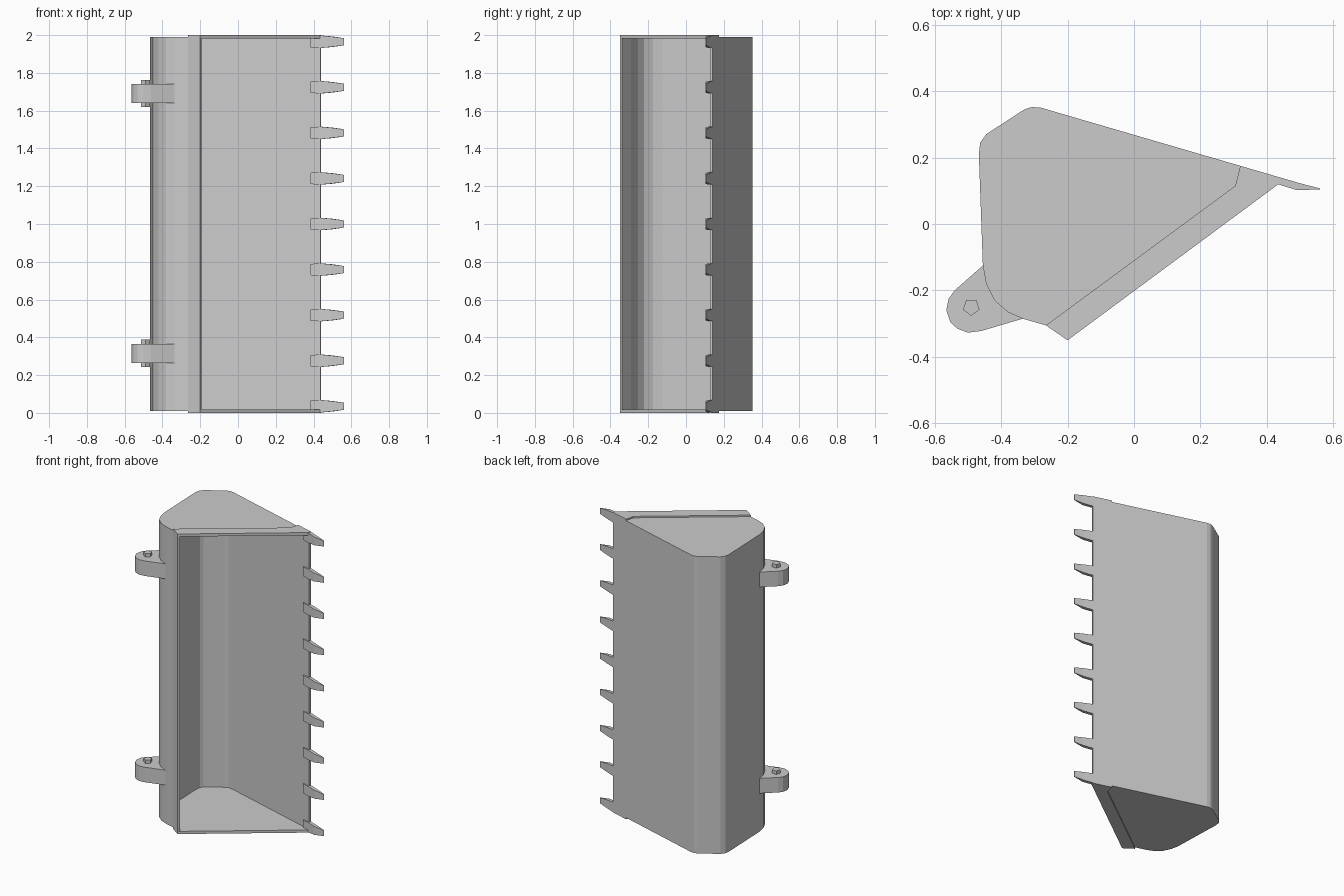
import bpy, bmesh, math
from mathutils import Vector

if "Cube" in bpy.data.objects:
    bpy.data.objects.remove(bpy.data.objects["Cube"])


def make_object(name, bm):
    bmesh.ops.recalc_face_normals(bm, faces=bm.faces)
    mesh = bpy.data.meshes.new(name)
    bm.to_mesh(mesh)
    bm.free()
    ob = bpy.data.objects.new(name, mesh)
    bpy.context.collection.objects.link(ob)
    return ob


def loft(name, rings, cap=True):
    """Join matching 3D rings of points into a closed solid."""
    bm = bmesh.new()
    rows = [[bm.verts.new(p) for p in r] for r in rings]
    n = len(rows[0])
    for a, b in zip(rows, rows[1:]):
        for i in range(n):
            j = (i + 1) % n
            bm.faces.new((a[i], a[j], b[j], b[i]))
    bm.faces.new(rows[0])
    bm.faces.new(rows[-1])
    return make_object(name, bm)


def prism(name, outline, z0, z1):
    return loft(name, [[(x, y, z) for x, y in outline] for z in (z0, z1)])


def inset_path(path, d):
    """Offset an open path to its right side with mitred corners."""
    pts = [Vector(p) for p in path]
    normals = []
    for a, b in zip(pts, pts[1:]):
        t = (b - a).normalized()
        normals.append(Vector((t.y, -t.x)))
    out = []
    for i, p in enumerate(pts):
        n0, n1 = normals[max(i - 1, 0)], normals[min(i, len(normals) - 1)]
        out.append(tuple(p + (n0 + n1) * d / (1 + n0.dot(n1))))
    return out


# Bucket wall: bent sheet from the upper lip round to the cutting edge
curl = [(-0.335, -0.285), (-0.38, -0.265), (-0.42, -0.23), (-0.445, -0.18), (-0.455, -0.125)]
wall = [(-0.20, -0.35), (-0.265, -0.305)] + curl + [
    (-0.467, 0.21), (-0.463, 0.245), (-0.445, 0.27), (-0.33, 0.345),
    (-0.307, 0.352), (-0.28, 0.35), (0.32, 0.175), (0.44, 0.14)]
prism("bucket_wall", wall + inset_path(wall, 0.014)[::-1], 0.018, 1.982)

# Side plates with a raised reinforcing strip along the opening
strip = [(-0.265, -0.305), (-0.20, -0.35), (0.435, 0.12), (0.44, 0.14), (0.32, 0.175), (0.305, 0.115)]
side = wall + [(0.435, 0.12)]
for label, plate_z, strip_z in (("lower", (0.01, 0.018), (0.0, 0.01)),
                                ("upper", (1.982, 1.99), (1.99, 2.0))):
    prism(label + "_side_plate", side, *plate_z)
    prism(label + "_side_strip", strip, *strip_z)

# Teeth along the cutting edge: (x, y, half width), tapering to the tip
under = [(0.385, 0.156, 0.03), (0.44, 0.14, 0.033), (0.50, 0.1225, 0.028), (0.56, 0.107, 0.019)]
upper = [(0.56, 0.104, 0.019), (0.49, 0.102, 0.028), (0.435, 0.119, 0.033), (0.385, 0.133, 0.03)]
for i in range(9):
    z = 0.035 + i * 1.93 / 8
    loft(f"tooth_{i + 1}", [[(x, y, z + s * w) for x, y, w in under + upper] for s in (-1, 1)])

# Mounting ears on the back with five-sided pins
ear = [(-0.54, -0.20), (-0.558, -0.225), (-0.565, -0.26), (-0.553, -0.295),
       (-0.532, -0.315), (-0.50, -0.327), (-0.46, -0.322)] + curl
for label, z in (("lower", 0.315), ("upper", 1.69)):
    prism(label + "_mounting_ear", ear, z - 0.05, z + 0.05)
    pin = [(-0.49 + 0.026 * math.cos(a), -0.25 + 0.026 * math.sin(a))
           for a in (math.radians(54 + 72 * k) for k in range(5))]
    prism(label + "_pin", pin, z - 0.071, z + 0.073)
